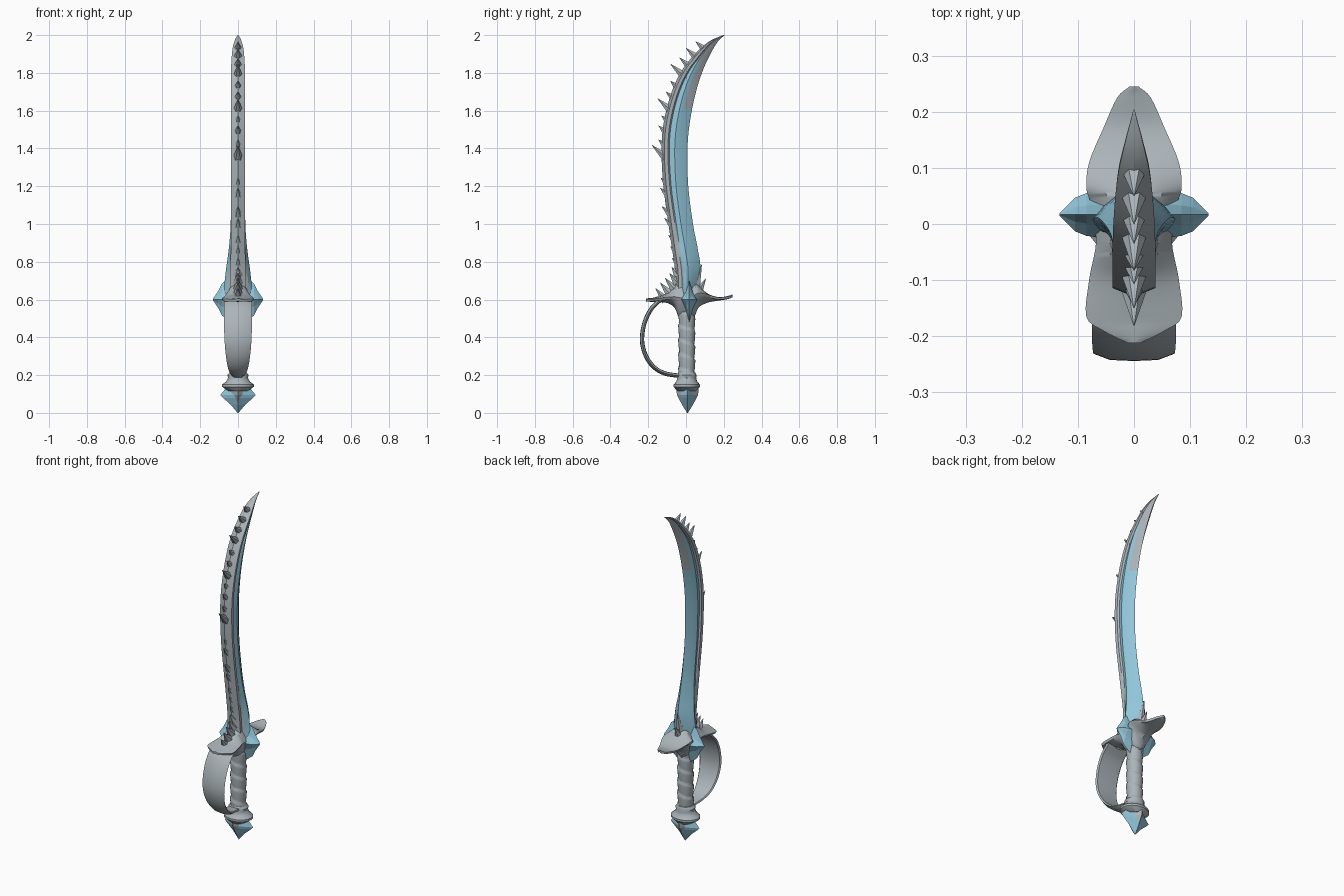
import bpy, bmesh, math
from mathutils import Vector, Matrix

cube = bpy.data.objects.get("Cube")
if cube:
    bpy.data.objects.remove(cube, do_unlink=True)


def material(name, rgb):
    m = bpy.data.materials.new(name)
    m.use_nodes = True
    m.diffuse_color = (*rgb, 1)
    m.node_tree.nodes["Principled BSDF"].inputs["Base Color"].default_value = (*rgb, 1)
    return m


GREY = material("steel grey", (0.41, 0.46, 0.49))
BLUE = material("ice blue", (0.29, 0.57, 0.71))


def finish(name, bm, mats, angle=35):
    bmesh.ops.remove_doubles(bm, verts=bm.verts, dist=1e-5)
    bmesh.ops.recalc_face_normals(bm, faces=bm.faces)
    mesh = bpy.data.meshes.new(name)
    bm.to_mesh(mesh)
    bm.free()
    for m in mats:
        mesh.materials.append(m)
    ob = bpy.data.objects.new(name, mesh)
    bpy.context.collection.objects.link(ob)
    if angle:
        bpy.ops.object.select_all(action="DESELECT")
        ob.select_set(True)
        bpy.context.view_layer.objects.active = ob
        bpy.ops.object.shade_smooth_by_angle(angle=math.radians(angle))
    return ob


def spline(stations, steps=5):
    """Catmull-Rom interpolation through rows of values."""
    pts = [Vector(s) for s in stations]
    pts = [2 * pts[0] - pts[1]] + pts + [2 * pts[-1] - pts[-2]]
    out = []
    for a, b, c, d in zip(pts, pts[1:], pts[2:], pts[3:]):
        for i in range(steps):
            t = i / steps
            out.append(0.5 * (2 * b + (c - a) * t + (2 * a - 5 * b + 4 * c - d) * t ** 2
                              + (3 * b - a - 3 * c + d) * t ** 3))
    return out + [pts[-2]]


def loft(bm, rings, rule=None):
    """Skin closed rings; rule gives a material index from side index and face centre."""
    rows = [[bm.verts.new(p) for p in r] for r in rings]
    n = len(rows[0])
    for lo, hi in zip(rows, rows[1:]):
        for i in range(n):
            f = bm.faces.new((lo[i], lo[(i + 1) % n], hi[(i + 1) % n], hi[i]))
            if rule:
                f.material_index = rule(i, f.calc_center_median())
    bm.faces.new(rows[0])
    bm.faces.new(rows[-1])


def mirrored(half):
    """Close a half section whose first and last points lie on x = 0."""
    return half + [(-x, y, z) for x, y, z in half[-2:0:-1]]


def oval(z, rx, ry, n=16, cy=0.0):
    return [(rx * math.cos(math.tau * i / n), cy + ry * math.sin(math.tau * i / n), z)
            for i in range(n)]


# Blade: height, spine y, edge y, spine half width, side half width
BLADE = spline([
    (0.60, -0.045, 0.06, 0.045, 0.085), (0.75, -0.05, 0.078, 0.04, 0.068),
    (0.88, -0.068, 0.06, 0.038, 0.05), (1.0, -0.085, 0.037, 0.038, 0.041),
    (1.2, -0.112, 0.012, 0.038, 0.038), (1.4, -0.122, 0.008, 0.038, 0.038),
    (1.55, -0.108, 0.022, 0.038, 0.038), (1.7, -0.068, 0.053, 0.038, 0.037),
    (1.82, -0.01, 0.092, 0.037, 0.034), (1.92, 0.073, 0.14, 0.03, 0.025),
    (1.97, 0.132, 0.172, 0.018, 0.014), (2.0, 0.198, 0.205, 0.002, 0.002)])


def blade_ring(s):
    z, ys, ye, sw, b = s
    span = ye - ys
    d = min(0.026, span * 0.3)
    return mirrored([(0, ys - d * 0.3, z), (sw, ys + d * 0.3, z), (sw * 0.95, ys + d, z),
                     (b * 0.72, ys + d * 1.3, z), (b * 0.95, ys + span * 0.48, z),
                     (b * 0.72, ys + span * 0.66, z), (0, ye, z)])


def blade_colour(i, c):
    side = min(i, 11 - i)
    if side < 3 or c.z > 1.86:
        return 0
    if side == 5:
        return 1 if c.z < 1.6 else 0
    return 1


bm = bmesh.new()
loft(bm, [blade_ring(s) for s in BLADE], blade_colour)
finish("blade", bm, [GREY, BLUE], 25)


def spike(bm, y, z, length, width, tilt, sign=-1):
    """A thorn in the y-z plane, leaning up by tilt degrees."""
    a = math.radians(tilt)
    d = Vector((0, sign * math.cos(a), math.sin(a)))
    base = Vector((0, y, z))
    rot = d.to_track_quat("Z", "X").to_matrix().to_4x4()
    place = Matrix.Translation(base + d * length * 0.35) @ rot
    bmesh.ops.create_cone(bm, cap_ends=True, segments=6, radius1=1, radius2=0.04, depth=1,
                          matrix=place @ Matrix.Diagonal((width, width, length * 1.3, 1)))


def spine_at(z):
    return min(BLADE, key=lambda s: abs(s[0] - z))[1]


# Thorns along the spine: height, length
bm = bmesh.new()
for z, length in [(0.8, 0.03), (0.86, 0.03), (0.92, 0.03), (1.0, 0.045), (1.06, 0.05),
                  (1.16, 0.045), (1.22, 0.035), (1.36, 0.085), (1.42, 0.04), (1.49, 0.045),
                  (1.55, 0.035), (1.61, 0.08), (1.67, 0.045), (1.73, 0.04), (1.79, 0.085),
                  (1.84, 0.06), (1.89, 0.06), (1.93, 0.055)]:
    spike(bm, spine_at(z) + 0.005, z, length, 0.018 + length * 0.14, 42)
# Thorns climbing the front of the guard
for y, z, length in [(-0.12, 0.61, 0.065), (-0.095, 0.64, 0.065), (-0.07, 0.665, 0.065),
                     (-0.055, 0.7, 0.05), (-0.05, 0.74, 0.04)]:
    spike(bm, y, z, length, 0.028, 50)
# Thorns hugging the rear of the blade
spike(bm, 0.055, 0.68, 0.11, 0.03, 75, 1)
spike(bm, 0.07, 0.65, 0.07, 0.03, 60, 1)
finish("spine_thorns", bm, [GREY], 30)

# Guard: y, half width, bottom z, edge z, top z
GUARD = spline([
    (-0.212, 0.012, 0.592, 0.6, 0.606), (-0.19, 0.055, 0.588, 0.602, 0.608),
    (-0.165, 0.085, 0.588, 0.604, 0.612), (-0.10, 0.08, 0.582, 0.612, 0.635),
    (-0.06, 0.072, 0.555, 0.615, 0.675), (-0.035, 0.068, 0.50, 0.61, 0.70),
    (0.0, 0.07, 0.49, 0.61, 0.70), (0.04, 0.078, 0.50, 0.62, 0.70),
    (0.065, 0.085, 0.555, 0.635, 0.68), (0.11, 0.08, 0.582, 0.628, 0.635),
    (0.17, 0.055, 0.594, 0.612, 0.613), (0.225, 0.03, 0.603, 0.617, 0.62),
    (0.245, 0.008, 0.614, 0.623, 0.627)], 4)
bm = bmesh.new()
loft(bm, [mirrored([(0, y, zt), (w * 0.6, y, zt * 0.6 + ze * 0.4), (w, y, ze),
                    (w * 0.92, y, ze - 0.012), (w * 0.5, y, zb * 0.7 + ze * 0.3), (0, y, zb)])
          for y, w, zb, ze, zt in GUARD])
finish("guard", bm, [GREY], 40)

# Star-shaped crystals on both sides of the guard
bm = bmesh.new()
for side in (1, -1):
    rings = []
    for x, ry, rz in [(0.04, 0.045, 0.12), (0.085, 0.038, 0.085), (0.105, 0.03, 0.045),
                      (0.133, 0.002, 0.003)]:
        rings.append([(side * x,
                       0.017 + ry * (1 if k % 2 == 0 else 0.6) * math.cos(k * math.pi / 4),
                       0.60 + rz * (1 if k % 2 == 0 else 0.6) * math.sin(k * math.pi / 4))
                      for k in range(8)])
    loft(bm, rings)
finish("guard_crystals", bm, [BLUE], 0)

# Grip with a spiral wrap
bm = bmesh.new()
rings = []
for j in range(45):
    z = 0.18 + 0.36 * j / 44
    ring = []
    for x, y, _ in oval(z, 1, 1, 20):
        turn = (z / 0.075 + math.atan2(y, x) / math.tau) % 1
        r = 0.038 + 0.008 * turn ** 0.6
        ring.append((x * r, y * r + 0.004, z))
    rings.append(ring)
loft(bm, rings)
finish("grip", bm, [GREY], 50)

# Knuckle bow: y, z, half width
BOW = spline([(-0.13, 0.605, 0.074), (-0.185, 0.55, 0.075), (-0.222, 0.47, 0.074),
              (-0.233, 0.38, 0.071), (-0.212, 0.30, 0.064), (-0.168, 0.24, 0.054),
              (-0.11, 0.208, 0.042), (-0.03, 0.195, 0.032)], 5)
bm = bmesh.new()
rings = []
for i, (y, z, w) in enumerate(BOW):
    a, b = BOW[max(i - 1, 0)], BOW[min(i + 1, len(BOW) - 1)]
    t = Vector((0, b[0] - a[0], b[1] - a[1])).normalized()
    out = Vector((0, t.z, -t.y))
    rings.append([Vector((0, y, z)) + out * o + Vector((x, 0, 0)) for x, o, _ in
                  mirrored([(0, 0.011, 0), (w * 0.6, 0.009, 0), (w, -0.002, 0),
                            (w * 0.9, -0.01, 0), (0, -0.012, 0)])])
loft(bm, rings)
finish("knuckle_bow", bm, [GREY], 45)

# Pommel collar: height, x radius, y radius
bm = bmesh.new()
loft(bm, [oval(*s, 16, 0.004) for s in
          [(0.215, 0.045, 0.045), (0.20, 0.056, 0.052), (0.185, 0.052, 0.05),
           (0.165, 0.064, 0.056), (0.15, 0.084, 0.07), (0.138, 0.084, 0.07),
           (0.115, 0.05, 0.05)]])
finish("pommel_collar", bm, [GREY], 40)

# Pommel crystal and the steel claws in front of and behind it
for name, mat, shape in [
        ("pommel_crystal", BLUE, [(0.135, 0.06, 0.045), (0.095, 0.094, 0.044),
                                  (0.08, 0.08, 0.042), (0.045, 0.04, 0.03), (0, 0.002, 0.002)]),
        ("pommel_claws", GREY, [(0.14, 0.062, 0.06), (0.095, 0.056, 0.056),
                                (0.06, 0.03, 0.038), (0.03, 0.004, 0.018)])]:
    bm = bmesh.new()
    loft(bm, [oval(*s, 4, 0.008) for s in shape])
    finish(name, bm, [mat], 0)
